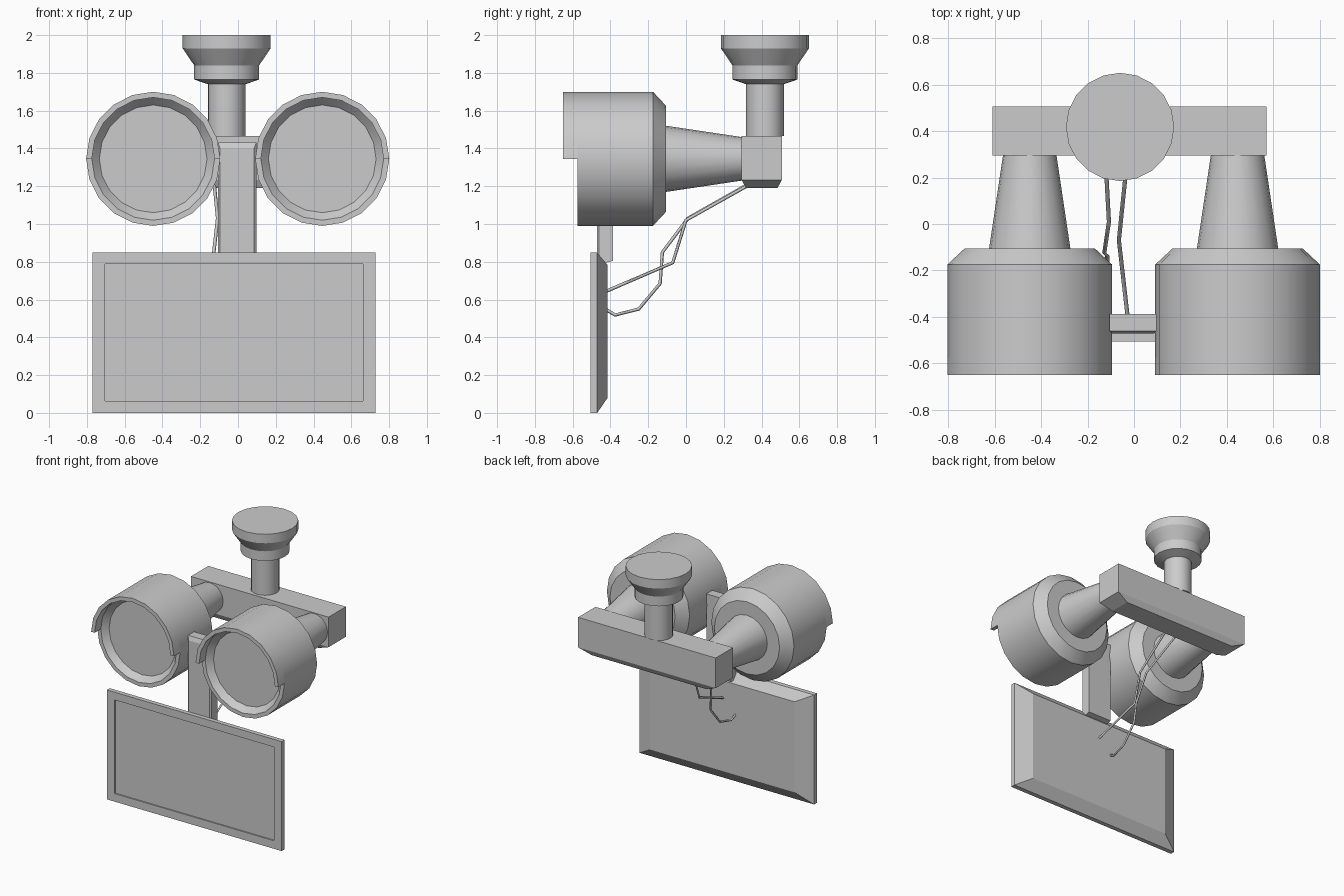
import bpy, bmesh, math
from mathutils import Vector

if "Cube" in bpy.data.objects:
    bpy.data.objects.remove(bpy.data.objects["Cube"])

SIDES = 20


def finish(name, bm, smooth=True):
    bmesh.ops.remove_doubles(bm, verts=bm.verts, dist=1e-5)
    bmesh.ops.recalc_face_normals(bm, faces=bm.faces)
    me = bpy.data.meshes.new(name)
    bm.to_mesh(me)
    bm.free()
    ob = bpy.data.objects.new(name, me)
    bpy.context.collection.objects.link(ob)
    if smooth:
        bpy.ops.object.select_all(action='DESELECT')
        ob.select_set(True)
        bpy.context.view_layer.objects.active = ob
        bpy.ops.object.shade_smooth_by_angle(angle=math.radians(30))
    return ob


def lathe(name, profile, centre, axis, sides=SIDES, half=False):
    """Spin (radius, axial position) pairs round the y or z axis.
    half=True spins the upper half of a closed section only."""
    bm = bmesh.new()
    count = sides // 2 + 1 if half else sides
    rings = []
    for r, t in profile:
        ring = []
        for i in range(count):
            a = 2 * math.pi * i / sides
            c, s = r * math.cos(a), r * math.sin(a)
            p = (c, t, s) if axis == 'y' else (c, s, t)
            ring.append(bm.verts.new(Vector(p) + Vector(centre)))
        rings.append(ring)
    pairs = list(zip(rings, rings[1:]))
    if half:
        pairs.append((rings[-1], rings[0]))
    for a, b in pairs:
        for i in range(count - 1 if half else count):
            j = (i + 1) % count
            bm.faces.new((a[i], a[j], b[j], b[i]))
    if half:
        for k in (0, -1):
            bm.faces.new([ring[k] for ring in rings])
    else:
        bm.faces.new(rings[0])
        bm.faces.new(rings[-1])
    return finish(name, bm)


def loft_rects(name, rects):
    """Join a series of four-cornered loops and cap both ends."""
    bm = bmesh.new()
    loops = [[bm.verts.new(p) for p in r] for r in rects]
    for a, b in zip(loops, loops[1:]):
        for i in range(4):
            j = (i + 1) % 4
            bm.faces.new((a[i], a[j], b[j], b[i]))
    bm.faces.new(loops[0])
    bm.faces.new(loops[-1])
    return finish(name, bm, False)


def rect_xz(x0, x1, z0, z1, y):
    return [(x0, y, z0), (x1, y, z0), (x1, y, z1), (x0, y, z1)]


def rect_xy(x0, x1, y0, y1, z):
    return [(x0, y0, z), (x1, y0, z), (x1, y1, z), (x0, y1, z)]


# Twin lamps: housing with recessed lens, half-round hood, tapered arm
for side, x in (("left", -0.449), ("right", 0.446)):
    c = (x, 0, 1.345)
    lathe(side + "_lamp_housing",
          [(0.285, -0.53), (0.325, -0.575), (0.355, -0.575),
           (0.355, -0.175), (0.28, -0.105)], c, 'y')
    lathe(side + "_lamp_hood",
          [(0.325, -0.575), (0.325, -0.65), (0.355, -0.65), (0.355, -0.575)],
          c, 'y', half=True)
    lathe(side + "_lamp_arm", [(0.175, -0.105), (0.115, 0.297)], c, 'y')

# Cross beam with tapered underside
loft_rects("cross_beam", [
    rect_xy(-0.61, 0.57, 0.295, 0.507, 1.465),
    rect_xy(-0.61, 0.57, 0.295, 0.507, 1.232),
    rect_xy(-0.51, 0.47, 0.318, 0.484, 1.19)])

# Ceiling mount
lathe("ceiling_mount",
      [(0.10, 1.465), (0.10, 1.74), (0.172, 1.765), (0.172, 1.84),
       (0.233, 1.93), (0.233, 2.0)], (-0.06, 0.418, 0), 'z')

# Bracket carrying the sign
loft_rects("sign_bracket", [
    rect_xz(-0.095, 0.085, 0.80, 1.40, -0.472),
    rect_xz(-0.105, 0.097, 0.785, 1.432, -0.46),
    rect_xz(-0.105, 0.097, 0.805, 1.432, -0.387)])

# Sign panel: shallow front recess, tapered back
loft_rects("sign_panel", [
    rect_xz(-0.705, 0.663, 0.062, 0.788, -0.495),
    rect_xz(-0.705, 0.663, 0.062, 0.788, -0.505),
    rect_xz(-0.77, 0.728, 0.0, 0.848, -0.505),
    rect_xz(-0.77, 0.728, 0.0, 0.848, -0.47),
    rect_xz(-0.64, 0.598, 0.08, 0.782, -0.415)])

# Hanging cables
cables = {
    "right_cable": [(-0.025, 0.32, 1.20), (-0.058, 0.0, 1.02),
                    (-0.065, -0.07, 0.795), (-0.025, -0.42, 0.645)],
    "left_cable": [(-0.125, 0.32, 1.205), (-0.108, 0.01, 1.03),
                   (-0.128, -0.125, 0.85), (-0.115, -0.137, 0.685),
                   (-0.115, -0.25, 0.55), (-0.125, -0.375, 0.518),
                   (-0.13, -0.42, 0.545)],
}
for name, pts in cables.items():
    cu = bpy.data.curves.new(name, 'CURVE')
    cu.dimensions = '3D'
    cu.bevel_depth = 0.009
    cu.bevel_resolution = 0
    cu.use_fill_caps = True
    sp = cu.splines.new('POLY')
    sp.points.add(len(pts) - 1)
    for p, co in zip(sp.points, pts):
        p.co = (*co, 1)
    bpy.context.collection.objects.link(bpy.data.objects.new(name, cu))
